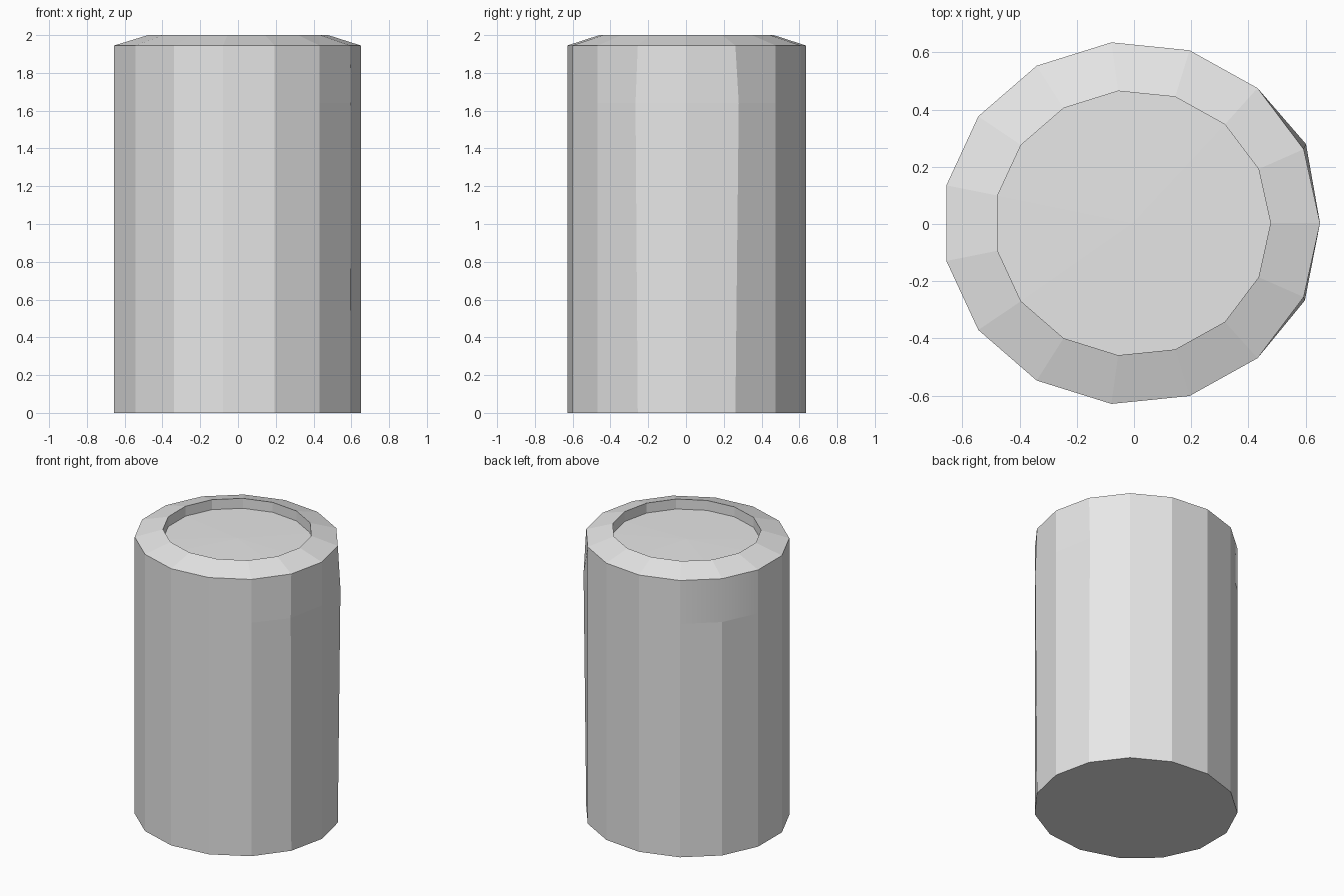
import bpy
import bmesh
from math import cos, sin, radians

cube = bpy.data.objects.get("Cube")
if cube:
    bpy.data.objects.remove(cube, do_unlink=True)

SIDES = 15
STEP = 360 / SIDES

grey = bpy.data.materials.new("light grey")
grey.use_nodes = True
colour = (0.8, 0.8, 0.8, 1)
grey.diffuse_color = colour
grey.node_tree.nodes["Principled BSDF"].inputs["Base Color"].default_value = colour


def add_ring(bm, cx, rx, ry, z):
    """One slightly oval ring with a corner on +x."""
    return [bm.verts.new((cx + rx * cos(radians(i * STEP)),
                          0.003 + ry * sin(radians(i * STEP)), z))
            for i in range(SIDES)]


def bridge(bm, low, high):
    return [bm.faces.new((low[i], low[(i + 1) % SIDES],
                          high[(i + 1) % SIDES], high[i]))
            for i in range(SIDES)]


def finish(bm, name):
    mesh = bpy.data.meshes.new(name)
    bm.to_mesh(mesh)
    bm.free()
    mesh.materials.append(grey)
    obj = bpy.data.objects.new(name, mesh)
    bpy.context.scene.collection.objects.link(obj)
    return obj


# Body: closed base, straight wall, sloped shoulder and recessed lip
bm = bmesh.new()
base = add_ring(bm, -0.01, 0.66, 0.635, 0)
bend = add_ring(bm, -0.01, 0.66, 0.635, 1.64)
shoulder = add_ring(bm, -0.01, 0.66, 0.635, 1.945)
rim = add_ring(bm, -0.005, 0.482, 0.464, 2)
lip = add_ring(bm, -0.005, 0.482, 0.464, 1.93)
bm.faces.new(base[::-1])
bridge(bm, base, bend)
upper_wall = bridge(bm, bend, shoulder)
bridge(bm, shoulder, rim)
bridge(bm, rim, lip)

# Slight bulge on the left side of the wall
bend[1].co.x += 0.008
bend[1].co.y += 0.018
bend[-1].co.x += 0.004
bend[-1].co.y -= 0.012

# Softly shaded pair of upper wall panels at the back
for i in (5, 6):
    upper_wall[i].smooth = True
finish(bm, "can_body")

# Lid: very shallow dome set inside the lip
bm = bmesh.new()
edge = add_ring(bm, -0.005, 0.482, 0.464, 1.93)
peak = bm.verts.new((-0.005, 0.003, 1.938))
for i in range(SIDES):
    bm.faces.new((edge[i], edge[(i + 1) % SIDES], peak))
finish(bm, "can_lid")
